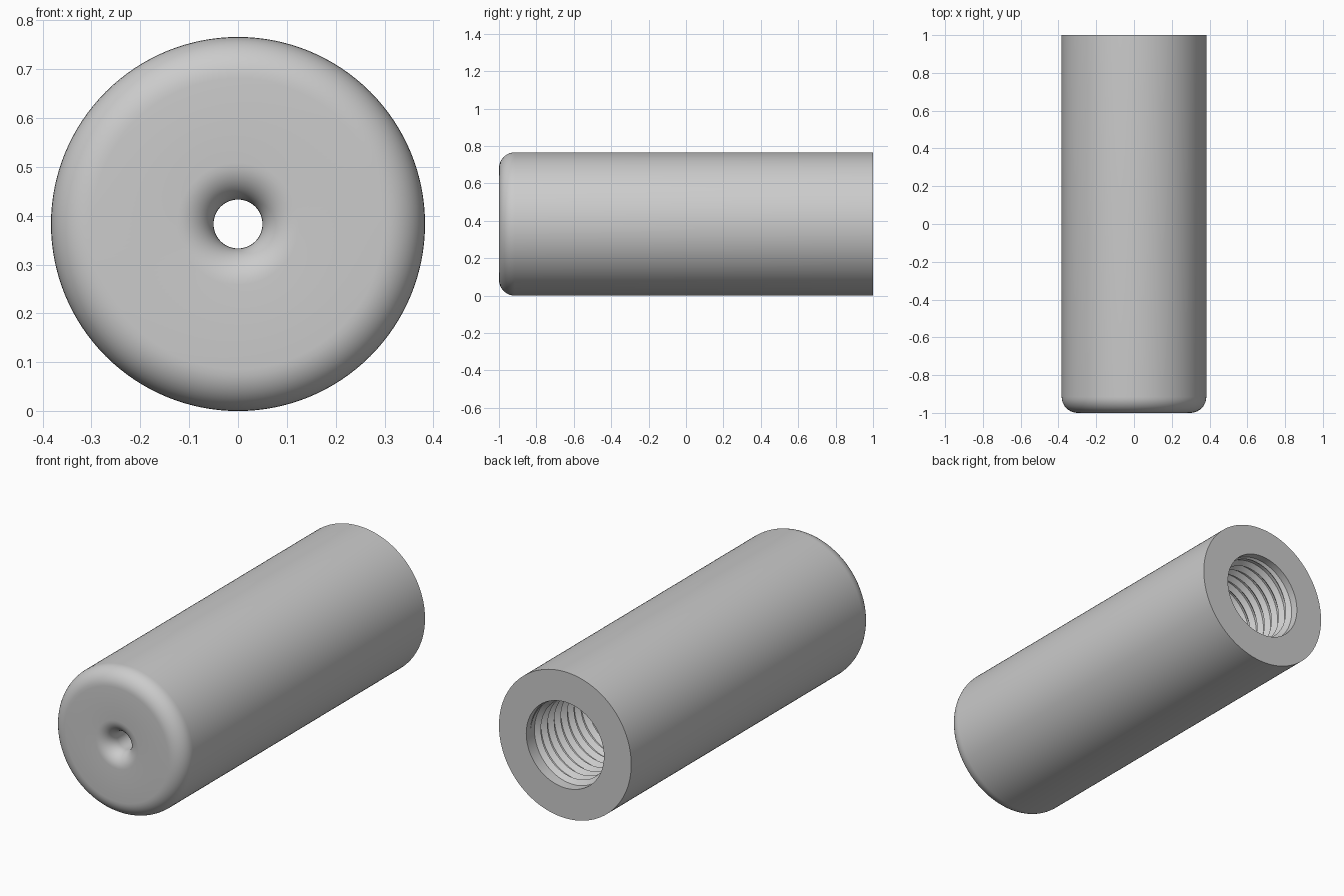
import bpy, bmesh
from math import sin, cos, pi

cube = bpy.data.objects.get("Cube")
if cube:
    bpy.data.objects.remove(cube, do_unlink=True)

R = 0.383          # outer radius, also height of the axis
BORE = 0.225       # threaded bore radius
SEGS = 128

grey = bpy.data.materials.new("plain grey")
grey.use_nodes = True
colour = (0.6, 0.6, 0.6, 1)
grey.diffuse_color = colour
grey.node_tree.nodes["Principled BSDF"].inputs["Base Color"].default_value = colour


def finish(name, bm):
    bmesh.ops.recalc_face_normals(bm, faces=bm.faces)
    mesh = bpy.data.meshes.new(name)
    bm.to_mesh(mesh)
    bm.free()
    obj = bpy.data.objects.new(name, mesh)
    bpy.context.collection.objects.link(obj)
    mesh.materials.append(grey)
    bpy.ops.object.select_all(action='DESELECT')
    obj.select_set(True)
    bpy.context.view_layer.objects.active = obj
    bpy.ops.object.shade_smooth_by_angle(angle=pi / 6)
    return obj


def arc(r, y, radius, start, end, steps=10):
    angles = [start + (end - start) * i / steps for i in range(steps + 1)]
    return [(r + radius * cos(a), y + radius * sin(a)) for a in angles]


def ring_point(bm, r, y, a):
    return bm.verts.new((r * cos(a), y, R + r * sin(a)))


# Body: closed profile of (radius, y) turned about the y axis
profile = arc(R - 0.085, -0.915, 0.085, 0, -pi / 2)          # rounded front edge
profile += arc(0.125, -0.925, 0.075, -pi / 2, -pi)           # flared front hole
profile += [(0.05, -0.5), (BORE, -0.4), (BORE, 1), (R, 1)]   # bore and rear face
bm = bmesh.new()
rings = [[ring_point(bm, r, y, 2 * pi * s / SEGS) for s in range(SEGS)]
         for r, y in profile]
for i, ring in enumerate(rings):
    after = rings[(i + 1) % len(rings)]
    for s in range(SEGS):
        t = (s + 1) % SEGS
        bm.faces.new((ring[s], ring[t], after[t], after[s]))
finish("body", bm)

# Thread: triangular ridge swept along a helix inside the bore, tapered at both ends
PITCH, TURNS, STEPS = 0.055, 9, 64
bm = bmesh.new()
sections = []
for i in range(TURNS * STEPS + 1):
    turn = i / STEPS
    taper = min(1, turn * 2, (TURNS - turn) * 2)
    y = 0.965 - PITCH * turn
    half = 0.024 * taper + 0.001
    a = 2 * pi * turn
    sections.append([ring_point(bm, BORE + 0.003, y - half, a),
                     ring_point(bm, BORE - 0.022 * taper, y, a),
                     ring_point(bm, BORE + 0.003, y + half, a)])
for p, q in zip(sections, sections[1:]):
    for j in range(3):
        k = (j + 1) % 3
        bm.faces.new((p[j], p[k], q[k], q[j]))
for end in (sections[0], sections[-1]):
    bm.faces.new(end)
finish("bore_thread", bm)
